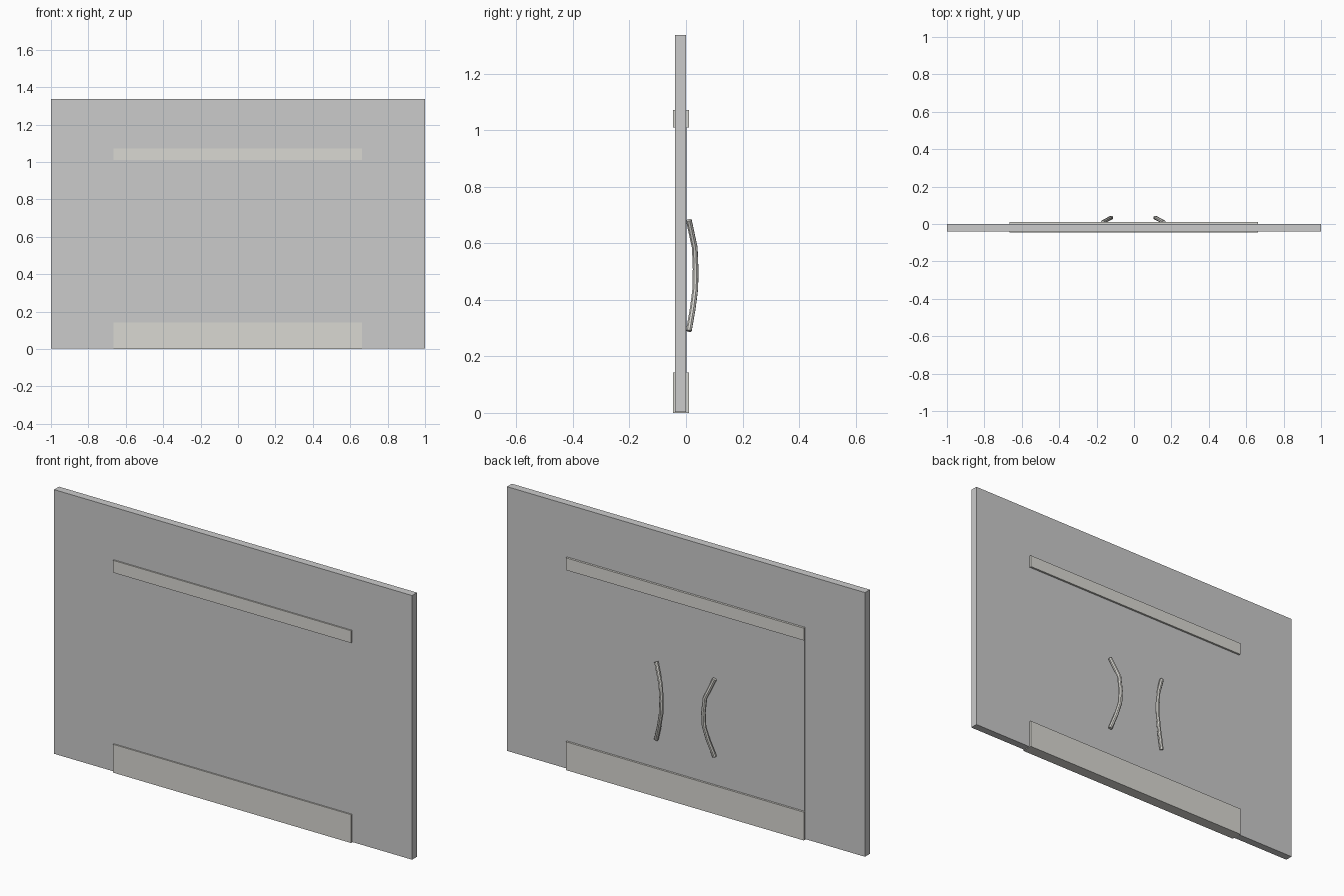
import bpy

if "Cube" in bpy.data.objects:
    bpy.data.objects.remove(bpy.data.objects["Cube"])

metal = bpy.data.materials.new("warm_metal")
metal.diffuse_color = (0.70, 0.69, 0.65, 1)
metal.use_nodes = True
metal.node_tree.nodes["Principled BSDF"].inputs["Base Color"].default_value = metal.diffuse_color


def box(name, x, y, z, mat=None):
    """Box from (min, max) pairs."""
    bpy.ops.mesh.primitive_cube_add(size=1, location=[(a + b) / 2 for a, b in (x, y, z)])
    ob = bpy.context.object
    ob.name = name
    ob.scale = [b - a for a, b in (x, y, z)]
    bpy.ops.object.transform_apply(location=False, rotation=False, scale=True)
    if mat:
        ob.data.materials.append(mat)
    return ob


# Glass wall and the door pane, barely proud of its back
box("wall_panel", (-1, 1), (-0.039, 0.0), (0.003, 1.337))
box("door_pane", (-0.664, 0.664), (-0.036, 0.001), (0.003, 1.05))

# Metal rails clamped over both faces of the door
box("top_rail", (-0.666, 0.664), (-0.046, 0.011), (1.01, 1.072), metal)
box("bottom_rail", (-0.666, 0.664), (-0.046, 0.011), (0.0, 0.143), metal)

# Bowed pull handles: (distance from centre, y, z), middle closest to centre
path = [(0.163, 0.010, 0.290), (0.137, 0.024, 0.370), (0.120, 0.033, 0.440),
        (0.117, 0.034, 0.510), (0.124, 0.031, 0.585), (0.163, 0.010, 0.682)]
for side, name in ((-1, "left_handle"), (1, "right_handle")):
    curve = bpy.data.curves.new(name, 'CURVE')
    curve.dimensions = '3D'
    curve.bevel_depth = 0.0105
    curve.bevel_resolution = 2
    curve.use_fill_caps = True
    spline = curve.splines.new('POLY')
    spline.points.add(len(path) - 1)
    for p, (x, y, z) in zip(spline.points, path):
        p.co = (side * x - 0.004, y, z, 1)
    ob = bpy.data.objects.new(name, curve)
    bpy.context.collection.objects.link(ob)
    curve.materials.append(metal)
    bpy.ops.object.select_all(action='DESELECT')
    ob.select_set(True)
    bpy.context.view_layer.objects.active = ob
    bpy.ops.object.convert(target='MESH')
    bpy.ops.object.shade_smooth_by_angle()
